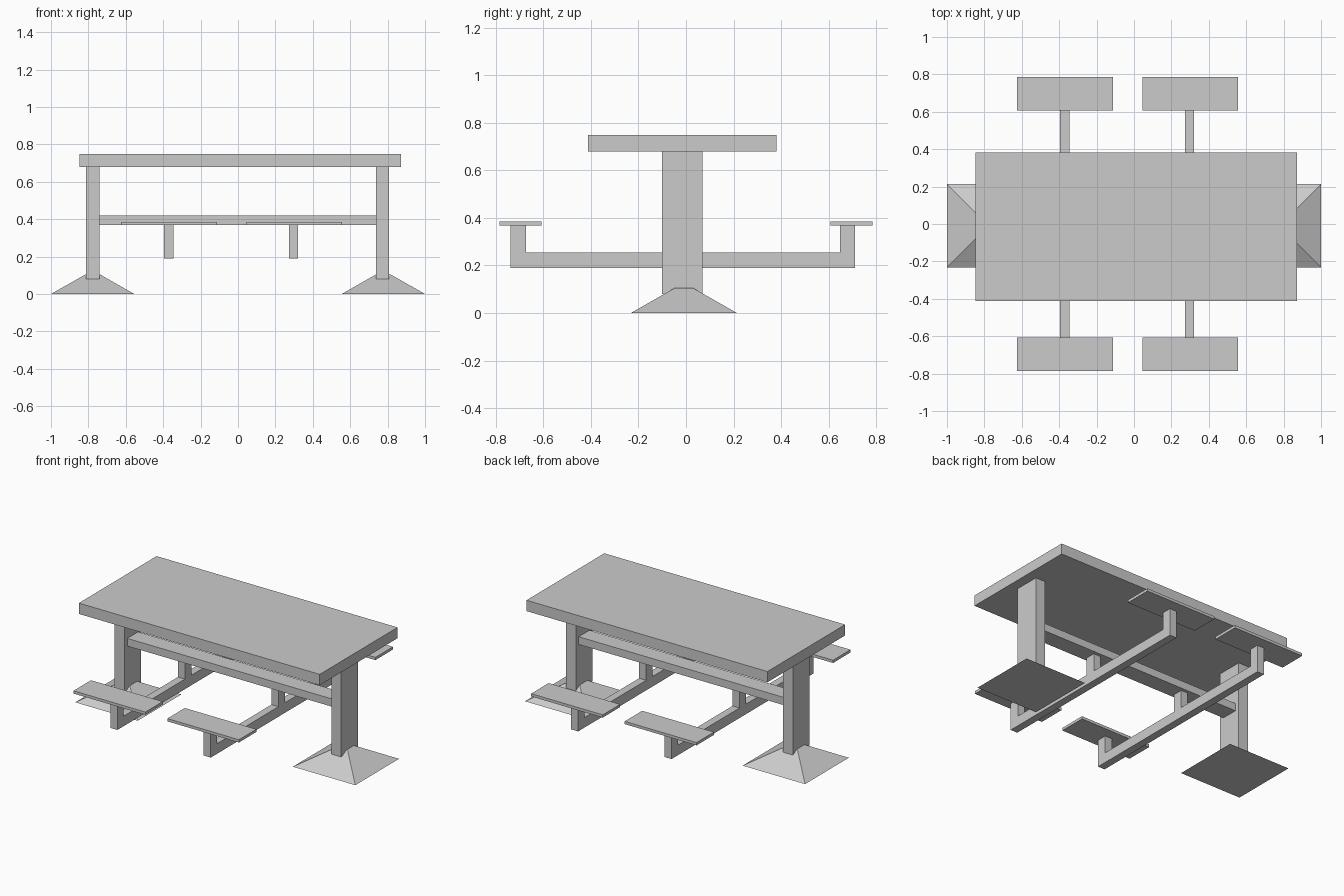
import bpy, bmesh, math

if "Cube" in bpy.data.objects:
    bpy.data.objects.remove(bpy.data.objects["Cube"])

CY = -0.015  # centre line of the frame


def make_object(name, bm):
    bmesh.ops.recalc_face_normals(bm, faces=bm.faces)
    mesh = bpy.data.meshes.new(name)
    bm.to_mesh(mesh)
    bm.free()
    obj = bpy.data.objects.new(name, mesh)
    bpy.context.collection.objects.link(obj)
    return obj


def box(name, x, y, z):
    """Box from (min, max) ranges on each axis."""
    bm = bmesh.new()
    bmesh.ops.create_cube(bm, size=1)
    for v in bm.verts:
        v.co = [r[0] if c < 0 else r[1] for c, r in zip(v.co, (x, y, z))]
    return make_object(name, bm)


def frustum(name, cx, cy, bottom, top, height):
    """Square tapered foot; bottom and top are half widths."""
    bm = bmesh.new()
    bmesh.ops.create_cube(bm, size=2)
    for v in bm.verts:
        half = top if v.co.z > 0 else bottom
        v.co = (cx + v.co.x * half, cy + v.co.y * half, height if v.co.z > 0 else 0)
    return make_object(name, bm)


# Tabletop
box("tabletop", (-0.848, 0.872), (-0.412, 0.381), (0.68, 0.75))

# Legs and tapered feet
for side, x0, x1, foot_x in (("left", -0.813, -0.741, -0.777), ("right", 0.738, 0.807, 0.777)):
    box(side + "_leg", (x0, x1), (-0.10, 0.07), (0.08, 0.68))
    frustum(side + "_foot", foot_x, -0.009, 0.223, 0.039, 0.105)

# Long rail between the legs
box("rail", (-0.741, 0.738), (-0.07, 0.04), (0.37, 0.42))

# Seat arms, posts and seats
for side, ax, seat_x in (("left", -0.37, (-0.625, -0.112)), ("right", 0.297, (0.045, 0.556))):
    arm_x = (ax - 0.025, ax + 0.025)
    box(side + "_arm", arm_x, (-0.738, 0.711), (0.19, 0.255))
    box(side + "_rail_post", arm_x, (CY - 0.033, CY + 0.033), (0.255, 0.37))
    for end, post_y, seat_y in (("front", (-0.738, -0.673), (-0.785, -0.607)),
                                ("back", (0.648, 0.711), (0.607, 0.785))):
        box(f"{end}_{side}_seat_post", arm_x, post_y, (0.255, 0.368))
        box(f"{end}_{side}_seat", seat_x, seat_y, (0.368, 0.386))
